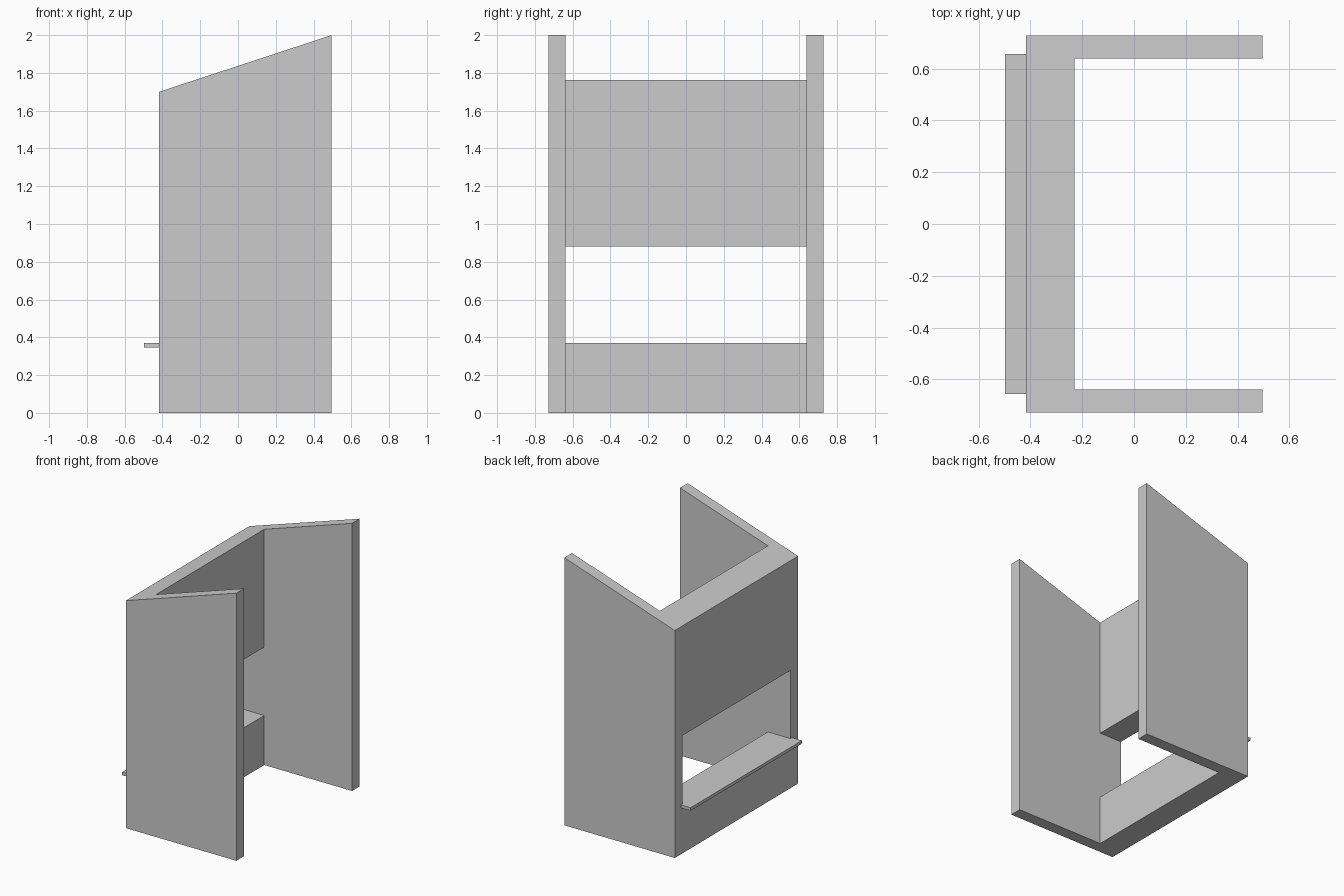
import bpy
import bmesh

if "Cube" in bpy.data.objects:
    bpy.data.objects.remove(bpy.data.objects["Cube"])


def prism(name, profile, half_width):
    """Extrude an x/z profile symmetrically along y."""
    bm = bmesh.new()
    face = bm.faces.new([bm.verts.new((x, -half_width, z)) for x, z in profile])
    ext = bmesh.ops.extrude_face_region(bm, geom=[face])
    verts = [v for v in ext["geom"] if isinstance(v, bmesh.types.BMVert)]
    bmesh.ops.translate(bm, verts=verts, vec=(0, 2 * half_width, 0))
    bmesh.ops.recalc_face_normals(bm, faces=bm.faces)
    mesh = bpy.data.meshes.new(name)
    bm.to_mesh(mesh)
    bm.free()
    obj = bpy.data.objects.new(name, mesh)
    bpy.context.collection.objects.link(obj)
    return obj


OUTER, INNER, BACK = -0.417, -0.23, 0.496
SILL, LINTEL = 0.37, 0.88

# Booth walls: solid block with a sloping top
walls = prism("booth_walls",
              [(OUTER, 0), (BACK, 0), (BACK, 2.0), (OUTER, 1.70)], 0.728)

# One cutter hollows the open interior and the serving window
cutter = prism("interior_and_window_cutter",
               [(INNER, -1), (1, -1), (1, 3), (INNER, 3),
                (INNER, LINTEL), (-1, LINTEL), (-1, SILL), (INNER, SILL)], 0.638)
cutter.hide_render = True
cutter.hide_viewport = True
cut = walls.modifiers.new("hollow", "BOOLEAN")
cut.operation = "DIFFERENCE"
cut.solver = "EXACT"
cut.object = cutter

# Counter ledge projecting outside the window
prism("counter_ledge",
      [(-0.498, 0.347), (OUTER, 0.347), (OUTER, SILL), (-0.498, SILL)], 0.657)
